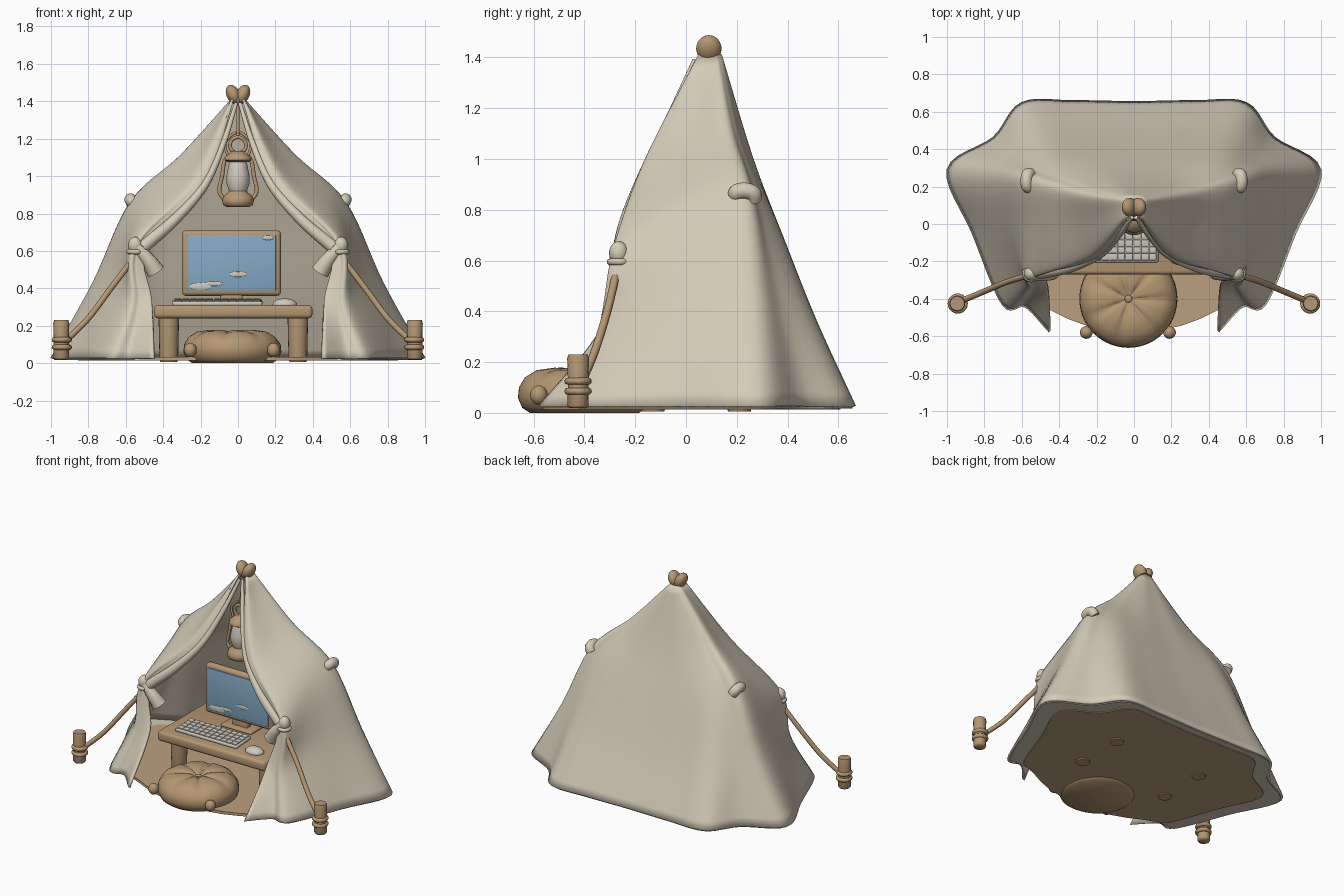
import bpy, bmesh, math
from mathutils import Vector, Matrix

if "Cube" in bpy.data.objects:
    bpy.data.objects.remove(bpy.data.objects["Cube"])


def material(name, rgb):
    m = bpy.data.materials.new(name)
    m.diffuse_color = (*rgb, 1)
    m.use_nodes = True
    m.node_tree.nodes["Principled BSDF"].inputs["Base Color"].default_value = m.diffuse_color
    return m


CANVAS = material("cream canvas", (0.66, 0.60, 0.48))
WOOD = material("tan wood", (0.46, 0.31, 0.17))
FLOOR = material("floor tan", (0.50, 0.35, 0.21))
SCREEN = material("screen blue", (0.23, 0.41, 0.57))
PALE = material("pale grey", (0.62, 0.59, 0.52))


def finish(name, bm, mat, angle=50):
    bmesh.ops.recalc_face_normals(bm, faces=bm.faces)
    me = bpy.data.meshes.new(name)
    bm.to_mesh(me)
    bm.free()
    me.materials.append(mat)
    ob = bpy.data.objects.new(name, me)
    bpy.context.collection.objects.link(ob)
    bpy.ops.object.select_all(action='DESELECT')
    ob.select_set(True)
    bpy.context.view_layer.objects.active = ob
    bpy.ops.object.shade_smooth_by_angle(angle=math.radians(angle))
    return ob


def box(name, size, loc, mat, bevel=0.01, rot_x=0.0):
    bm = bmesh.new()
    bmesh.ops.create_cube(bm, size=1, matrix=Matrix.Diagonal((*size, 1)))
    bmesh.ops.bevel(bm, geom=bm.edges[:], offset=bevel, segments=3, profile=0.5, affect='EDGES')
    bm.transform(Matrix.Translation(loc) @ Matrix.Rotation(rot_x, 4, 'X'))
    return finish(name, bm, mat)


def ball(name, radii, loc, mat, rot_y=0.0):
    bm = bmesh.new()
    bmesh.ops.create_uvsphere(bm, u_segments=24, v_segments=14, radius=1)
    bm.transform(Matrix.Translation(loc) @ Matrix.Rotation(rot_y, 4, 'Y') @ Matrix.Diagonal((*radii, 1)))
    return finish(name, bm, mat)


def lathe(name, profile, loc, mat, seg=32, fold=0.0):
    """Spin (radius, height) pairs round z; fold adds radial creases on the top."""
    bm = bmesh.new()
    rings = []
    for r, z in profile:
        ring = []
        for i in range(seg):
            a = math.tau * i / seg
            dz = -fold * abs(math.cos(3.5 * a)) ** 8 * (z > 0.12)
            ring.append(bm.verts.new((loc[0] + r * math.cos(a), loc[1] + r * math.sin(a), loc[2] + z + dz)))
        rings.append(ring)
    for a, b in zip(rings, rings[1:]):
        for i in range(seg):
            bm.faces.new((a[i], a[(i + 1) % seg], b[(i + 1) % seg], b[i]))
    bm.faces.new(rings[0])
    bm.faces.new(rings[-1])
    return finish(name, bm, mat, 60)


def spline(pts, n):
    """Smooth curve through the points, n steps per span."""
    p = [Vector(q) for q in pts]
    p = [2 * p[0] - p[1]] + p + [2 * p[-1] - p[-2]]
    out = []
    for a, b, c, d in zip(p, p[1:], p[2:], p[3:]):
        for k in range(n):
            t = k / n
            out.append(0.5 * (2 * b + (c - a) * t + (2 * a - 5 * b + 4 * c - d) * t * t
                              + (3 * b - a - 3 * c + d) * t ** 3))
    return out + [p[-2]]


def tube(name, pts, r0, mat, r1=None, closed=False, seg=12):
    """Round tube along a smooth path, tapering from r0 to r1."""
    r1 = r0 if r1 is None else r1
    path = [Vector(q) for q in pts] if closed else spline(pts, 6)
    n = len(path)
    bm = bmesh.new()
    rings, side = [], None
    for i, c in enumerate(path):
        if closed:
            d = path[(i + 1) % n] - path[i - 1]
        else:
            d = path[min(i + 1, n - 1)] - path[max(i - 1, 0)]
        d.normalize()
        side = d.orthogonal() if side is None else side - d * side.dot(d)
        side.normalize()
        up = d.cross(side)
        r = r0 + (r1 - r0) * i / (n - 1)
        rings.append([bm.verts.new(c + r * (math.cos(math.tau * k / seg) * side + math.sin(math.tau * k / seg) * up))
                      for k in range(seg)])
    pairs = list(zip(rings, rings[1:])) + ([(rings[-1], rings[0])] if closed else [])
    for a, b in pairs:
        for k in range(seg):
            bm.faces.new((a[k], a[(k + 1) % seg], b[(k + 1) % seg], b[k]))
    if not closed:
        bm.faces.new(rings[0])
        bm.faces.new(rings[-1])
    return finish(name, bm, mat)


def circle(r, loc, n=24, upright=False):
    x, y, z = loc
    ang = [math.tau * i / n for i in range(n)]
    if upright:
        return [(x + r * math.cos(a), y, z + r * math.sin(a)) for a in ang]
    return [(x + r * math.cos(a), y + r * math.sin(a), z) for a in ang]


def slab(name, outline, z0, z1, mat):
    bm = bmesh.new()
    f = bm.faces.new([bm.verts.new((p[0], p[1], z0)) for p in outline])
    ext = bmesh.ops.extrude_face_region(bm, geom=[f])
    bmesh.ops.translate(bm, vec=(0, 0, z1 - z0), verts=[v for v in ext['geom'] if isinstance(v, bmesh.types.BMVert)])
    return finish(name, bm, mat, 30)


# Tent canvas: columns from back centre round to the front opening (upper, eave, lower, base)
COLS = [
    [(0, .25, 1.02), (0, .36, .72), (0, .50, .36), (0, .65, .025)],
    [(.13, .25, 1.02), (.22, .36, .73), (.28, .50, .37), (.33, .655, .025)],
    [(.23, .22, 1.06), (.40, .34, .77), (.51, .49, .38), (.60, .645, .025)],
    [(.27, .19, 1.10), (.51, .28, .82), (.65, .37, .42), (.75, .46, .025)],
    [(.30, .15, 1.11), (.57, .22, .86), (.77, .26, .43), (.995, .29, .025)],
    [(.27, .02, 1.06), (.54, .00, .80), (.70, .00, .42), (.86, -.05, .025)],
    [(.24, -.14, .99), (.55, -.26, .65), (.59, -.31, .33), (.70, -.43, .025)],
    [(.21, -.17, .96), (.53, -.27, .63), (.53, -.33, .32), (.58, -.44, .025)],
    [(.18, -.16, .95), (.49, -.26, .62), (.46, -.33, .33), (.45, -.575, .025)]]
half = [[(.05 * c[1][0], .09 + .12 * c[1][1], 1.41)] + c for c in COLS]
full = [[(-x, y, z) for x, y, z in c] for c in half[:0:-1]] + half
rows = [spline(r, 6) for r in zip(*[spline(c, 7) for c in full])]
bm = bmesh.new()
grid = [[bm.verts.new(p) for p in r] for r in rows]
for a, b in zip(grid, grid[1:]):
    for i in range(len(a) - 1):
        bm.faces.new((a[i], a[i + 1], b[i + 1], b[i]))
tent = finish("tent_canvas", bm, CANVAS, 70)
mod = tent.modifiers.new("cloth thickness", 'SOLIDIFY')
mod.thickness, mod.offset = 0.016, 0

# Canvas hem under the tent and the tan floor mat
base = rows[-1][12:-12]
slab("ground_hem", [(p.x * .99, p.y * .99) for p in base], 0.018, 0.028, CANVAS)
front = [(.45, -.46), (.36, -.505), (.25, -.545), (.12, -.57), (0, -.58)]
front += [(-x, y) for x, y in front[-2::-1]]
slab("floor_mat", [(p.x * .86, p.y * .92) for p in base] + front, 0.013, 0.032, FLOOR)

# Mirrored tent fittings
for s, tag in ((-1, "left"), (1, "right")):
    tube(f"{tag}_rolled_curtain", [(.01 * s, .035, 1.39), (.08 * s, -.06, 1.17), (.18 * s, -.16, .95),
                                   (.34 * s, -.23, .765), (.51 * s, -.26, .62)], .010, CANVAS, .036)
    tube(f"{tag}_curtain_drape", [(.54 * s, -.27, .62), (.48 * s, -.265, .55), (.44 * s, -.25, .49)], .03, CANVAS, .05)
    ball(f"{tag}_tie_knot", (.038, .038, .046), (.55 * s, -.265, .63), CANVAS)
    tube(f"{tag}_tie_band", circle(.034, (.55 * s, -.265, .595)), .013, CANVAS, closed=True)
    tube(f"{tag}_eave_hook", [(.55 * s, .20, .85), (.57 * s, .20, .868), (.575 * s, .23, .875),
                              (.57 * s, .262, .865), (.555 * s, .268, .84)], .033, CANVAS)
    tube(f"{tag}_guy_rope", [(.55 * s, -.27, .57), (.68 * s, -.31, .40), (.80 * s, -.36, .24),
                             (.92 * s, -.41, .12)], .016, WOOD)
    lathe(f"{tag}_stake", [(.036, .02), (.042, .03), (.040, .12), (.043, .215), (.038, .23)],
          (.945 * s, -.425, 0), WOOD, 16)
    for z in (.085, .125):
        tube(f"{tag}_stake_wrap", circle(.040, (.942 * s, -.425, z)), .014, WOOD, closed=True)
    # Heart finial lobe
    ball(f"{tag}_heart_lobe", (.036, .050, .056), (.025 * s, .09, 1.435), WOOD, .45 * s)

# Heart finial point
ball("heart_point", (.028, .042, .04), (0, .09, 1.415), WOOD)

# Desk
box("desk_top", (.845, .55, .07), (-.025, .005, .275), WOOD, .02)
for x in (-.37, .32):
    for y in (-.13, .21):
        lathe("desk_leg", [(.045, .006), (.05, .03), (.055, .25)], (x, y, 0), WOOD, 20)

# Monitor with inset screen and pale cloud plates
box("monitor_frame", (.53, .05, .35), (-.035, .08, .535), WOOD, .022)
box("monitor_screen", (.475, .008, .295), (-.035, .053, .535), SCREEN, .003)
for x, z, w, h in ((.0, .475, .05, .014), (-.2, .41, .06, .02), (-.13, .425, .05, .012), (.16, .67, .03, .012)):
    ball("screen_cloud", (w, .004, h), (x, .049, z), PALE)
box("monitor_stand", (.12, .05, .09), (-.035, .09, .34), WOOD, .012)
box("monitor_foot", (.24, .13, .02), (-.035, .09, .317), WOOD, .008)

# Keyboard with rows of keys, and mouse
box("keyboard_base", (.48, .17, .022), (-.11, -.12, .323), PALE, .008, .06)
for r in range(4):
    for k in range(11):
        box("key", (.039, .035, .010), (-.32 + .042 * k, -.177 + .038 * r, .333 + .0023 * r), PALE, .003, .06)
ball("mouse", (.065, .05, .032), (.25, -.17, .314), PALE)

# Round floor cushion with corner pompoms
lathe("cushion", [(.215, 0), (.245, .02), (.262, .06), (.258, .10), (.235, .14), (.19, .168), (.12, .178),
                  (.06, .172), (.02, .155)], (-.03, -.40, 0), WOOD, 56, .012)
ball("cushion_button", (.02, .02, .008), (-.03, -.40, .155), WOOD)
for x in (-.255, .19):
    ball("cushion_pompom", (.034, .034, .038), (x, -.58, .07), WOOD)

# Hanging lantern
Y = .025
L = (0, Y, 0)
lathe("lantern_base", [(.06, .835), (.08, .845), (.085, .87), (.075, .895), (.055, .91), (.05, .92)], L, WOOD)
lathe("lantern_glass", [(.045, .915), (.062, .96), (.062, 1.0), (.05, 1.06), (.042, 1.085)], L, PALE)
lathe("lantern_cap", [(.055, 1.075), (.072, 1.085), (.07, 1.105), (.045, 1.12), (.03, 1.135)], L, WOOD)
tube("lantern_ring", circle(.043, (0, Y, 1.165), upright=True), .01, WOOD, closed=True)
for s in (-1, 1):
    tube("lantern_side_bar", [(.07 * s, Y, .87), (.1 * s, Y, .92), (.085 * s, Y, 1.0),
                              (.075 * s, Y, 1.07), (.06 * s, Y, 1.1)], .011, WOOD)
    tube("lantern_handle", [(.055 * s, Y, 1.11), (.07 * s, Y, 1.17), (.045 * s, Y, 1.21),
                            (.01 * s, Y, 1.235)], .008, WOOD)
tube("lantern_hanger", [(0, Y, 1.2), (0, .04, 1.3), (0, .07, 1.4)], .008, WOOD)
